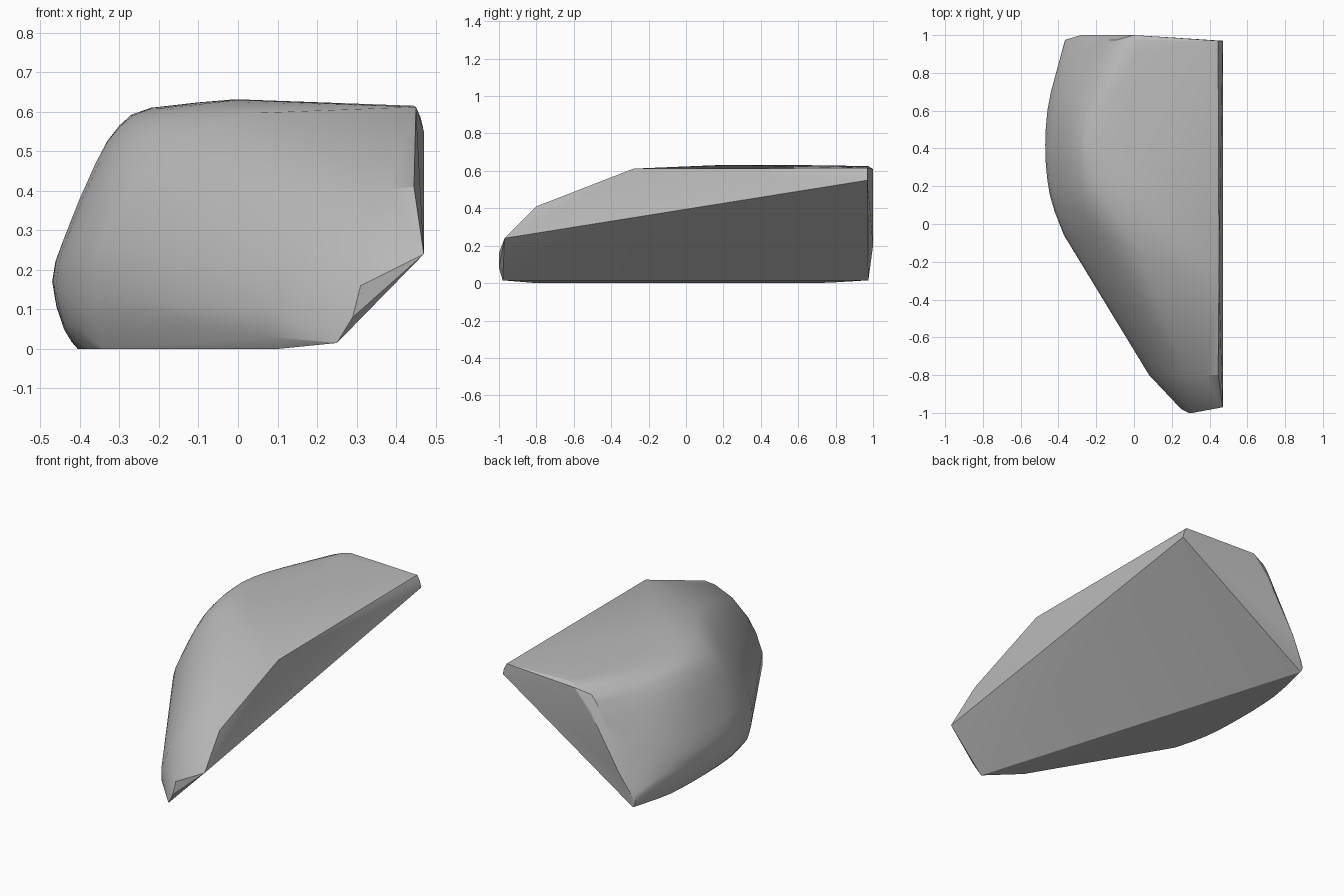
import bpy, bmesh, math

if "Cube" in bpy.data.objects:
    bpy.data.objects.remove(bpy.data.objects["Cube"])

# Left-hand profiles (x, z), bottom to top, keyed by their y position
sections = [
    (-0.06, [(-.34, 0), (-.365, .08), (-.37, .17), (-.35, .27), (-.28, .40), (-.19, .50), (-.08, .575), (.08, .61)]),
    (0.15, [(-.39, 0), (-.43, .06), (-.445, .17), (-.42, .28), (-.34, .46), (-.27, .55), (-.17, .605), (0, .63)]),
    (0.42, [(-.405, 0), (-.44, .05), (-.47, .17), (-.44, .28), (-.36, .47), (-.30, .565), (-.22, .61), (0, .63)]),
    (0.70, [(-.395, 0), (-.42, .05), (-.44, .15), (-.40, .28), (-.31, .46), (-.24, .56), (-.16, .605), (0, .63)]),
    (0.975, [(-.35, .015), (-.365, .05), (-.335, .13), (-.26, .29), (-.19, .42), (-.14, .51), (-.09, .585), (.02, .625)]),
]


def spline(pts, steps):
    """Catmull-Rom curve through points of any dimension."""
    p = [pts[0]] + list(pts) + [pts[-1]]
    out = []
    for i in range(1, len(p) - 2):
        for k in range(steps):
            t = k / steps
            out.append(tuple(
                0.5 * (2 * b + (c - a) * t + (2 * a - 5 * b + 4 * c - d) * t * t
                       + (3 * b - a - 3 * c + d) * t ** 3)
                for a, b, c, d in zip(p[i - 1], p[i], p[i + 1], p[i + 2])))
    return out + [tuple(pts[-1])]


# Rounded left flank: splines lengthwise, then around each profile
rails = [spline([(s[1][j][0], s[0], s[1][j][1]) for s in sections], 3)
         for j in range(len(sections[0][1]))]
points = []
for ring in zip(*rails):
    points += spline(ring, 2)

# Shoulder ring at the front, y = -0.8
points += [(x, -0.8, z) for x, z in
           [(.10, 0), (.08, .03), (.08, .10), (.12, .20), (.18, .28), (.27, .36), (.38, .405), (.445, .41)]]

# Nose tip
points += [(.47, -.97, .24), (.31, -1, .16), (.29, -1, .08), (.25, -.98, .015)]

# Flat top, right edge and back end
points += [(.45, -.28, .612), (.05, -.18, .597), (.445, .97, .615), (.462, .97, .585),
           (.47, .97, .55), (0, 1, .61), (-.1, 1, .5), (-.28, 1, .2)]

# Body: convex skin over all the points
bm = bmesh.new()
for co in points:
    bm.verts.new((co[0], co[1], max(co[2], 0)))
bmesh.ops.remove_doubles(bm, verts=bm.verts[:], dist=0.002)
res = bmesh.ops.convex_hull(bm, input=bm.verts[:])
loose = [v for v in bm.verts if not v.link_faces]
bmesh.ops.delete(bm, geom=loose, context='VERTS')
bmesh.ops.recalc_face_normals(bm, faces=bm.faces[:])
mesh = bpy.data.meshes.new("stone_body")
bm.to_mesh(mesh)
bm.free()

body = bpy.data.objects.new("stone_body", mesh)
bpy.context.collection.objects.link(body)

grey = bpy.data.materials.new("plain_grey")
grey.diffuse_color = (0.5, 0.5, 0.5, 1)
grey.use_nodes = True
grey.node_tree.nodes["Principled BSDF"].inputs["Base Color"].default_value = grey.diffuse_color
mesh.materials.append(grey)

bpy.context.view_layer.objects.active = body
body.select_set(True)
bpy.ops.object.shade_smooth_by_angle(angle=math.radians(20))
